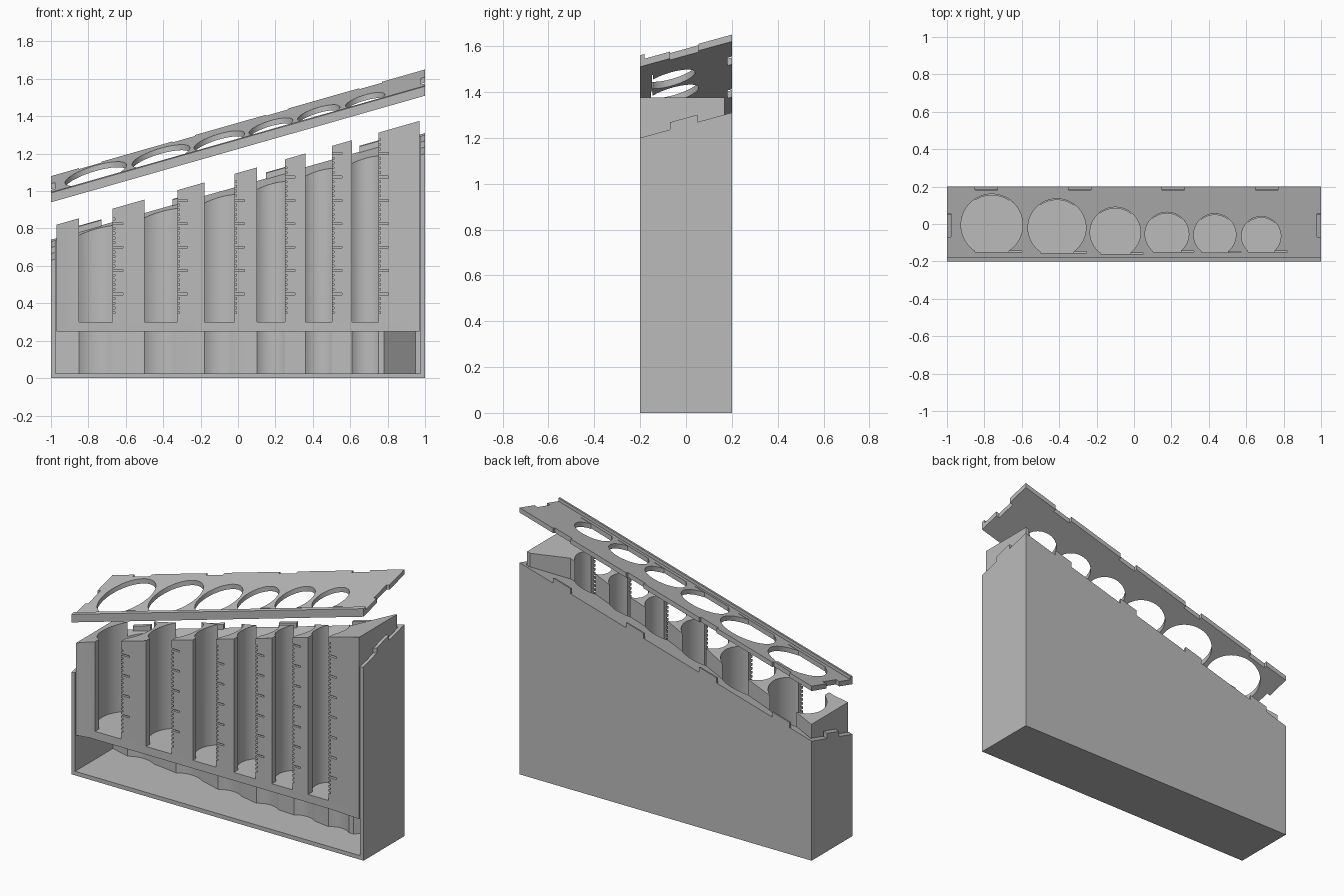
import bpy, bmesh, math

if "Cube" in bpy.data.objects:
    bpy.data.objects.remove(bpy.data.objects["Cube"], do_unlink=True)

grey = bpy.data.materials.new("matte_grey")
grey.use_nodes = True
GREY = (0.5, 0.5, 0.5, 1)
grey.diffuse_color = GREY
grey.node_tree.nodes["Principled BSDF"].inputs["Base Color"].default_value = GREY

SLOPE_X, SLOPE_Y = 0.285, 0.275
# Tubes: centre x, centre y, radius, half width of the open slot
TUBES = [(-0.76, -0.005, 0.165, 0.09), (-0.412, -0.02, 0.155, 0.0875),
         (-0.1, -0.045, 0.135, 0.08), (0.176, -0.054, 0.117, 0.075),
         (0.432, -0.058, 0.113, 0.07), (0.68, -0.065, 0.105, 0.07)]
FRONT, GAP = -0.185, 0.004


def tilted(base):
    return lambda x, y: base + SLOPE_X * x + SLOPE_Y * y


def level(z):
    return lambda x, y: z


def rect(x0, x1, y0, y1):
    return [(x0, y0), (x1, y0), (x1, y1), (x0, y1)]


def prisms(name, parts):
    """Upright prisms, each an outline with a lower and an upper plane."""
    bm = bmesh.new()
    for outline, low, high in parts:
        a = [bm.verts.new((x, y, low(x, y))) for x, y in outline]
        b = [bm.verts.new((x, y, high(x, y))) for x, y in outline]
        bm.faces.new(a)
        bm.faces.new(b)
        for i in range(len(a)):
            j = (i + 1) % len(a)
            bm.faces.new((a[i], a[j], b[j], b[i]))
    bmesh.ops.recalc_face_normals(bm, faces=bm.faces)
    mesh = bpy.data.meshes.new(name)
    bm.to_mesh(mesh)
    bm.free()
    mesh.materials.append(grey)
    ob = bpy.data.objects.new(name, mesh)
    bpy.context.collection.objects.link(ob)
    return ob


def select(ob):
    bpy.ops.object.select_all(action='DESELECT')
    ob.select_set(True)
    bpy.context.view_layer.objects.active = ob


def cut(ob, cutter):
    cutter.hide_render = True
    mod = ob.modifiers.new("cut", 'BOOLEAN')
    mod.operation, mod.solver, mod.object = 'DIFFERENCE', 'EXACT', cutter
    select(ob)
    bpy.ops.object.modifier_apply(modifier=mod.name)
    bpy.data.objects.remove(cutter, do_unlink=True)


def smooth(ob):
    select(ob)
    bpy.ops.object.shade_smooth_by_angle(angle=math.radians(25))


def arc(tube, start, end, steps=20):
    cx, cy, r, _ = tube
    angles = [start + (end - start) * i / steps for i in range(steps + 1)]
    return [(cx + r * math.cos(t), cy + r * math.sin(t)) for t in angles]


def corner(tube):
    """Angle where the slot edge meets the tube."""
    return math.acos(tube[3] / tube[2])


def left_wall(tube):       # front to back
    a = corner(tube)
    return arc(tube, math.pi + a, math.pi - a)


def right_wall(tube):      # back to front
    a = corner(tube)
    return arc(tube, a, -a)


# Case: side walls and scalloped back in one outline
scallops = [(-0.975, 0.17)]
for t in TUBES:
    scallops += arc(t, math.pi - corner(t), corner(t), 12)
scallops += [(0.78, scallops[-1][1]), (0.95, 0.175), (0.975, 0.175)]
shell = [(-1, -0.2), (-0.975, -0.2)] + scallops
shell += [(0.975, -0.2), (1, -0.2), (1, 0.2), (-1, 0.2)]
rim = 0.97
smooth(prisms("case_walls", [(shell, level(0), tilted(rim))]))
tray = [(-0.975, -0.2)] + scallops + [(0.975, -0.2)]
prisms("case_floor", [(tray, level(0), level(0.025))])

# Locating tabs on the rim, matched by notches in the lid
back_tabs = [-0.85 + 0.5 * i for i in range(4)]
tabs = [rect(x, x + 0.12, 0.185, 0.2) for x in back_tabs]
tabs += [rect(x, x + 0.025, -0.07, 0.05) for x in (-1, 0.975)]
prisms("rim_tabs", [(o, tilted(rim), tilted(rim + 0.032)) for o in tabs])


# Holder: posts between neighbouring tubes, cut by one sloping top
def holder_top(x, y):
    return 1.375 + 0.286 * (x - 0.97)


posts = []
for left, right in zip([None] + TUBES, TUBES + [None]):
    if left:
        edge = left[0] + left[3]
        outline = right_wall(left) + [(edge, FRONT)]
    else:
        outline = [(-0.97, 0.16), (-0.97, -0.2), (-0.89, FRONT)]
    if right:
        outline += [(right[0] - right[3], FRONT)] + left_wall(right)
    else:
        back = outline[0][1]
        outline += [(0.97, -0.2), (0.97, 0.168), (0.95, 0.168), (0.785, back - GAP)]
    posts.append((outline, level(0.3), holder_top))
holder = prisms("holder_posts", posts)

# Counting notches along the right edge of every slot
notches = []
for cx, cy, r, hw in TUBES:
    edge = cx + hw
    count = int((holder_top(edge, 0) - 0.36) / 0.025)
    for i in range(1, count + 1):
        z = 0.32 + 0.025 * i
        major = i % 5 == 0
        box = rect(edge - 0.02, edge + (0.055 if major else 0.012), -0.21, FRONT + 0.015)
        notches.append((box, level(z), level(z + 0.01)))
cut(holder, prisms("notch_cutter", notches))
smooth(holder)

# Holder floor under the tubes
base = [(-0.97, -0.2), (-0.89, FRONT), (0.75, FRONT), (0.97, -0.2)]
base += [(x, y - GAP) for x, y in reversed(scallops[1:-1])] + [(-0.97, 0.16)]
smooth(prisms("holder_floor", [(base, level(0.25), level(0.3))]))

# Lid: notched plate with one round opening for each tube
under = 1.28
plate = [(-1, -0.18), (1, -0.18), (1, -0.07), (0.978, -0.07), (0.978, 0.055), (1, 0.055), (1, 0.2)]
for x in reversed(back_tabs):
    plate += [(x + 0.12, 0.2), (x + 0.12, 0.182), (x, 0.182), (x, 0.2)]
plate += [(-1, 0.2), (-1, 0.055), (-0.978, 0.055), (-0.978, -0.07), (-1, -0.07)]
lid = prisms("lid_plate", [(plate, tilted(under), tilted(under + 0.03))])
openings = []
for t in TUBES:
    a = corner(t)
    ring = arc(t, -a, math.pi + a, 48)
    (xr, y), xl = ring[0], ring[-1][0]
    ring += [(xl, y - 0.006), (xr + 0.07, y - 0.006), (xr + 0.07, y)]
    openings.append((ring, tilted(under - 0.1), tilted(under + 0.1)))
cut(lid, prisms("opening_cutter", openings))
smooth(lid)
prisms("lid_front_lip", [(rect(-1, 1, -0.2, -0.18), tilted(under), tilted(under + 0.05))])
